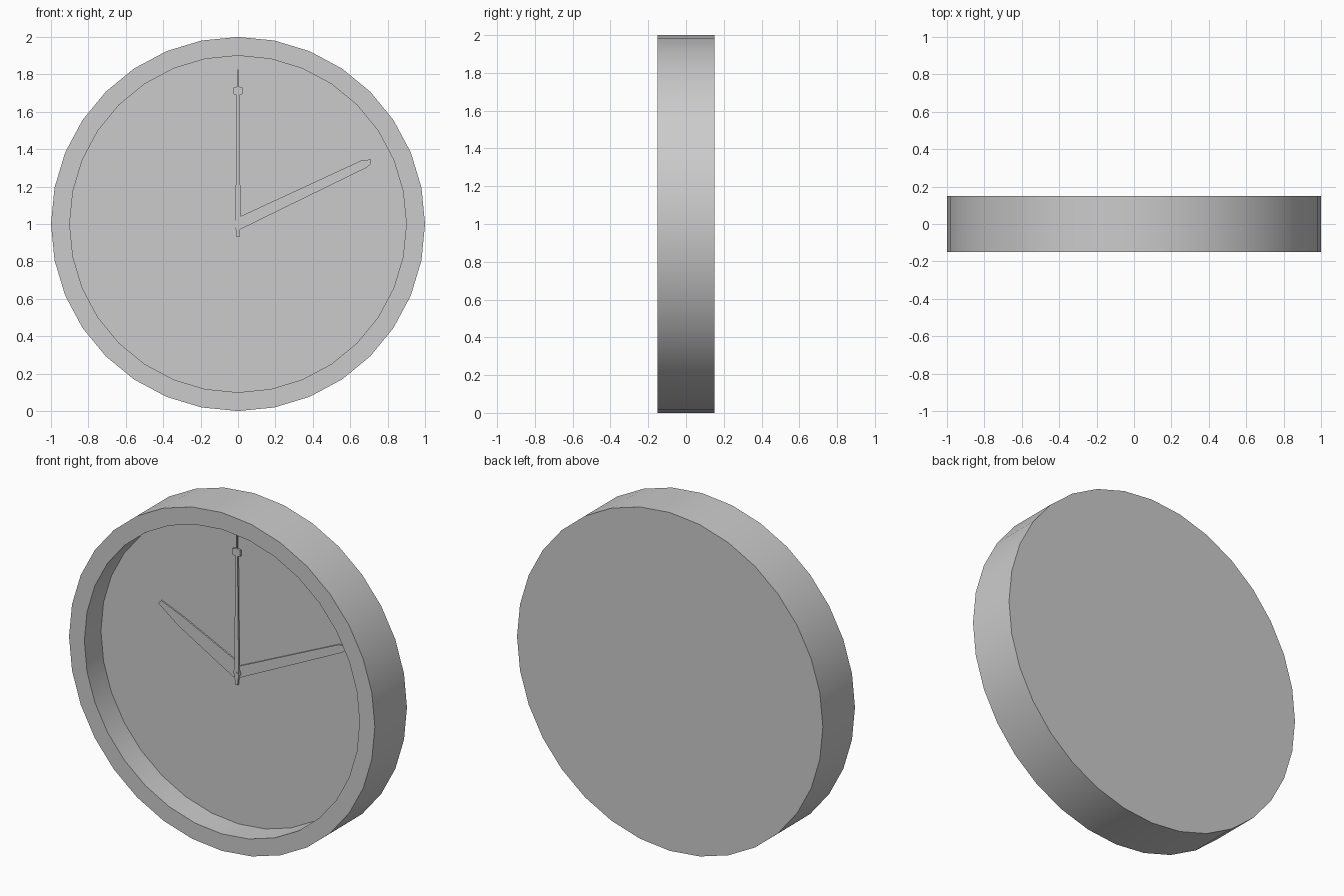
import bpy
import bmesh
from math import sin, cos, tau, radians

cube = bpy.data.objects.get("Cube")
if cube:
    bpy.data.objects.remove(cube, do_unlink=True)

CENTRE_Z = 1.0
FLOOR_Y = 0.005

grey = bpy.data.materials.new("plain grey")
grey.use_nodes = True
grey.diffuse_color = (0.6, 0.6, 0.6, 1)
grey.node_tree.nodes["Principled BSDF"].inputs["Base Color"].default_value = (0.6, 0.6, 0.6, 1)


def finish(name, bm):
    """Turn a bmesh into a named object standing at the clock centre."""
    bmesh.ops.recalc_face_normals(bm, faces=bm.faces[:])
    mesh = bpy.data.meshes.new(name)
    bm.to_mesh(mesh)
    bm.free()
    mesh.materials.append(grey)
    mesh.shade_smooth()
    mesh.set_sharp_from_angle(angle=radians(30))
    obj = bpy.data.objects.new(name, mesh)
    obj.location.z = CENTRE_Z
    bpy.context.collection.objects.link(obj)
    return obj


def turned(name, profile, sides):
    """Revolve (radius, y) rings about the y axis and cap both ends."""
    bm = bmesh.new()
    rings = [[bm.verts.new((r * sin(tau * i / sides), y, r * cos(tau * i / sides)))
              for i in range(sides)] for r, y in profile]
    for a, b in zip(rings, rings[1:]):
        for i in range(sides):
            j = (i + 1) % sides
            bm.faces.new((a[i], a[j], b[j], b[i]))
    bm.faces.new(rings[0])
    bm.faces.new(rings[-1])
    return finish(name, bm)


def plate(name, outline, front, back):
    """Extrude an (x, z) outline between two depths."""
    bm = bmesh.new()
    face = bm.faces.new([bm.verts.new((x, front, z)) for x, z in outline])
    new = bmesh.ops.extrude_face_region(bm, geom=[face], use_keep_orig=True)["geom"]
    verts = [v for v in new if isinstance(v, bmesh.types.BMVert)]
    bmesh.ops.translate(bm, verts=verts, vec=(0, back - front, 0))
    return finish(name, bm)


# Round case with a recessed dial
turned("clock_case", [(0.9, FLOOR_Y), (0.9, -0.15), (1, -0.15), (1, 0.15)], 32)

# Tapered hour and minute hands
plate("hour_hand", [(-0.03, -0.035), (-0.395, 0.175), (-0.52, 0.27), (-0.5, 0.29),
                    (-0.355, 0.23), (0, 0.06), (0.005, -0.03)], -0.003, FLOOR_Y)
plate("minute_hand", [(0.01, -0.03), (0.685, 0.3), (0.71, 0.32), (0.71, 0.345),
                      (0.66, 0.34), (0.0, 0.035), (-0.005, -0.02)], -0.007, FLOOR_Y)

# Second hand: mirrored half outline with a small square near the tip
half = [(0.008, -0.07), (0.014, -0.01), (0.014, 0.02), (0.007, 0.69), (0.025, 0.695),
        (0.025, 0.73), (0.004, 0.735), (0.003, 0.825)]
plate("second_hand", half + [(-x, z) for x, z in reversed(half)], -0.015, -0.004)

# Hub and its pin
turned("hub", [(0.025, FLOOR_Y), (0.025, -0.01)], 8)
turned("hub_pin", [(0.006, FLOOR_Y), (0.006, -0.018)], 12)
